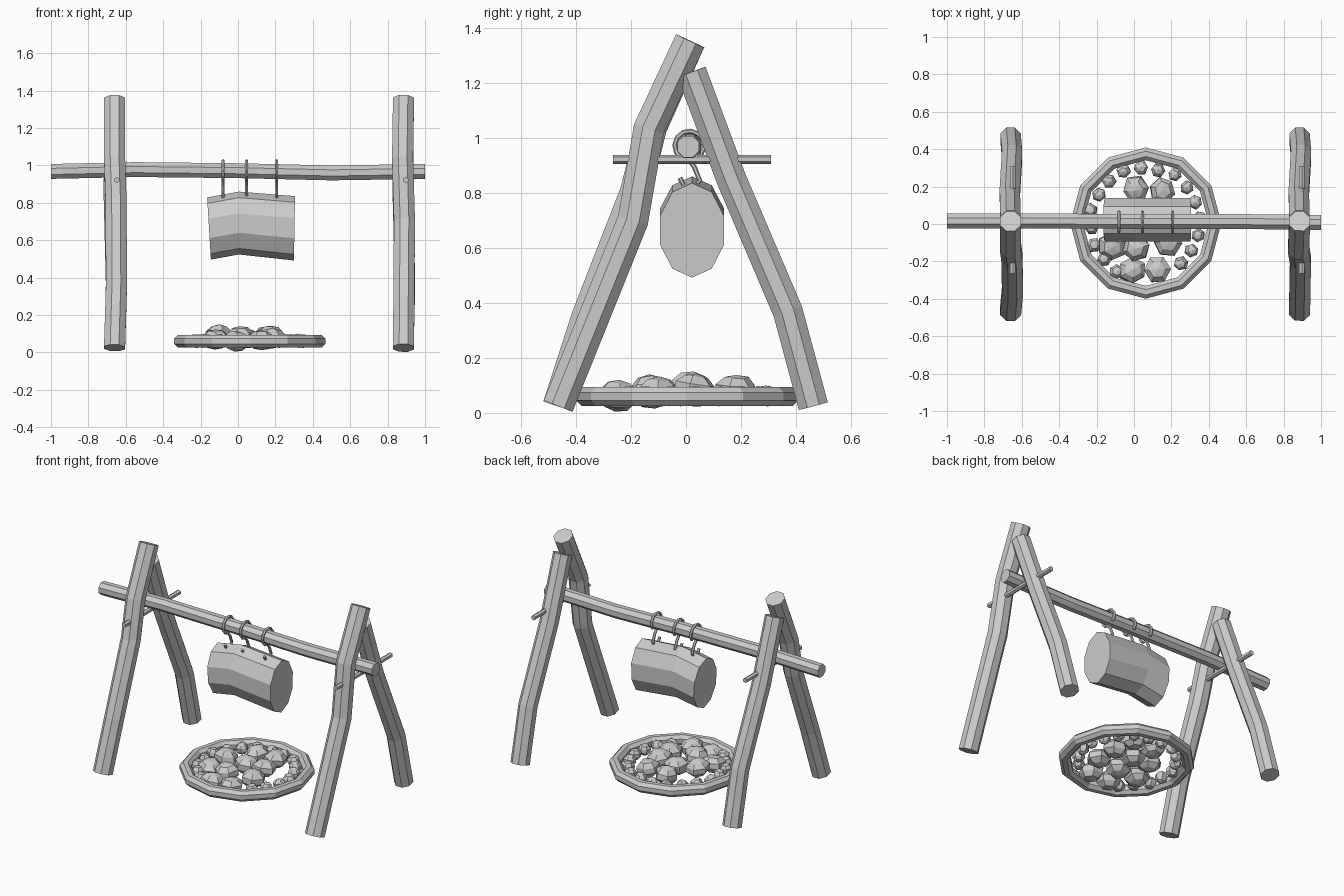
import bpy, bmesh, math, random
from mathutils import Vector

if "Cube" in bpy.data.objects:
    bpy.data.objects.remove(bpy.data.objects["Cube"])

random.seed(4)


def finish(name, bm):
    bmesh.ops.recalc_face_normals(bm, faces=bm.faces)
    me = bpy.data.meshes.new(name)
    bm.to_mesh(me)
    bm.free()
    ob = bpy.data.objects.new(name, me)
    bpy.context.collection.objects.link(ob)
    return ob


def loft(name, rings):
    """Skin closed rings of points and cap both ends."""
    bm = bmesh.new()
    rows = [[bm.verts.new(p) for p in r] for r in rings]
    n = len(rows[0])
    for a, b in zip(rows, rows[1:]):
        for i in range(n):
            j = (i + 1) % n
            bm.faces.new((a[i], a[j], b[j], b[i]))
    bm.faces.new(rows[0])
    bm.faces.new(rows[-1])
    return finish(name, bm)


def pole(name, path, radius, sides=8, ref=(1, 0, 0)):
    """Faceted tube along a path; ref is a direction across the path."""
    pts = [Vector(p) for p in path]
    rings = []
    for i, p in enumerate(pts):
        t = (pts[min(i + 1, len(pts) - 1)] - pts[max(i - 1, 0)]).normalized()
        v = t.cross(Vector(ref)).normalized()
        u = v.cross(t)
        rings.append([p + radius * (u * math.cos(a) + v * math.sin(a))
                      for a in (math.tau * (k + 0.5) / sides for k in range(sides))])
    return loft(name, rings)


# A-frame legs: (x offset, y, z) along each log
front_a = [(0, -.465, .025), (.005, -.193, .70), (-.005, -.135, 1.033), (0, .015, 1.353)]
front_b = [(0, -.465, .025), (.01, -.36, .35), (.008, -.185, .80), (0, -.125, 1.04), (0, .015, 1.353)]
back = [(0, .463, .025), (.008, .37, .37), (-.004, .165, .85), (0, .02, 1.24)]
for side, x, front in (("left", -.66, front_b), ("right", .885, front_a)):
    pole(side + "_front_leg", [(x + p[0], p[1], p[2]) for p in front], .061)
    pole(side + "_back_leg", [(x + p[0], p[1], p[2]) for p in back], .059)
    # peg that supports the crossbar
    pole(side + "_peg", [(x + .012, -.265, .922), (x + .012, .31, .922)], .016, 6)

# crossbar
pole("crossbar", [(-1, .016, .968), (-.55, .016, .978), (0, .014, .972), (.5, .014, .96), (1, .008, .968)],
     .043, 8, (0, 0, 1))

# hanging drum: three oval sections, the middle one raised
sections = [(-.155, .663, .166, -.010), (.005, .692, .168, 0), (.302, .664, .172, .003)]
loft("drum", [[(x + lean * -math.cos(a) * -1, .022 + .122 * math.sin(a), z + r * math.cos(a))
               for a in (math.tau * k / 10 for k in range(10))] for x, z, r, lean in sections])

# hooks looped over the crossbar and set into the drum
for i, x in enumerate((-.08, .045, .207)):
    arc = [(x, .012 + .053 * math.cos(math.radians(a)), .972 + .053 * math.sin(math.radians(a)))
           for a in range(-40, 271, 31)]
    tail = [(x, .03, .895), (x, .05, .845), (x, .03, .82), (x, -.005, .82), (x, -.022, .855)]
    pole(f"hook_{i + 1}", arc + tail, .009, 6)

# fire ring rim
CX, CY = .063, .005
bm = bmesh.new()
rim = []
for k in range(12):
    a = math.tau * k / 12
    rim.append([bm.verts.new((CX + (.37 + .037 * math.cos(b)) * math.cos(a),
                              CY + (.37 + .037 * math.cos(b)) * math.sin(a),
                              .06 + .037 * math.sin(b)))
                for b in (math.tau * (j + .5) / 8 for j in range(8))])
for k in range(12):
    p, q = rim[k], rim[(k + 1) % 12]
    for j in range(8):
        bm.faces.new((p[j], q[j], q[(j + 1) % 8], p[(j + 1) % 8]))
finish("fire_ring", bm)


def stone(name, x, y, z, r, h):
    bm = bmesh.new()
    bmesh.ops.create_uvsphere(bm, u_segments=6, v_segments=5, radius=1)
    for v in bm.verts:
        v.co *= random.uniform(.94, 1.06)
    ob = finish(name, bm)
    ob.location = (x, y, z)
    ob.scale = (r, r * random.uniform(.92, 1.05), h)
    ob.rotation_euler = (random.uniform(-.15, .15), random.uniform(-.15, .15), random.uniform(0, 3))


# small stones just inside the rim, open at the front
for k in range(20):
    deg = 18 * k + 5
    if not 245 < deg < 298:
        a = math.radians(deg)
        r = random.uniform(.285, .305)
        stone(f"small_stone_{k}", CX + r * math.cos(a), CY + r * math.sin(a), .062, .04, .037)

# large stones in the middle
large = [(.01, .185, .08), (.15, .18, .085), (-.12, -.12, .07), (.01, -.13, .085), (.18, -.10, .075),
         (.125, -.245, .065), (-.01, -.25, .06), (-.10, .02, .095), (.04, .04, .075), (.17, .03, .09)]
for k, (x, y, z) in enumerate(large):
    stone(f"large_stone_{k}", x, y, z, .078, .055)
